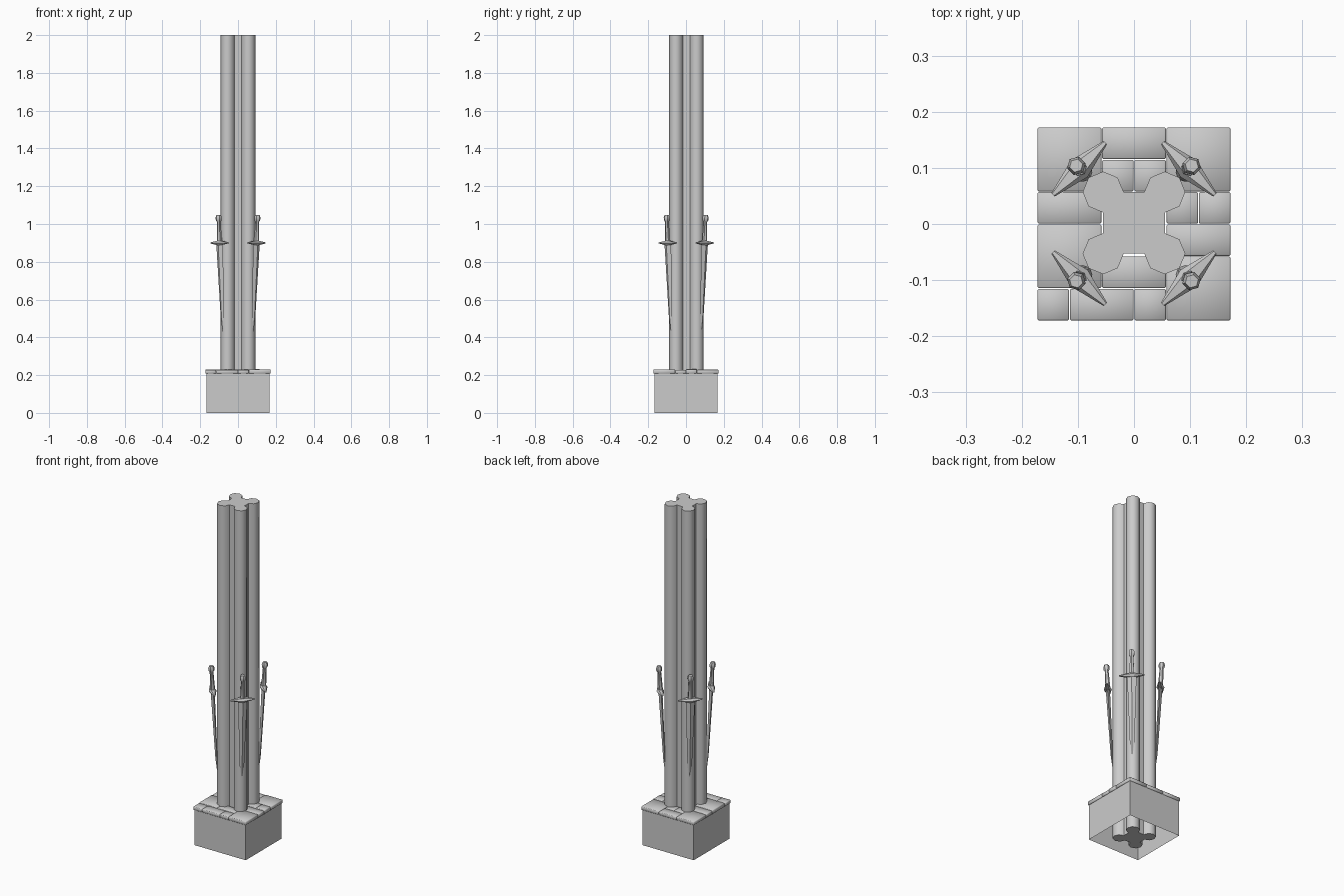
import bpy, bmesh, random
from math import sin, cos, pi, radians
from mathutils import Matrix, Vector

random.seed(4)
cube = bpy.data.objects.get("Cube")
if cube:
    bpy.data.objects.remove(cube)

GREY = (0.6, 0.6, 0.6, 1)
stone = bpy.data.materials.new("grey_stone")
stone.use_nodes = True
stone.diffuse_color = GREY
stone.node_tree.nodes["Principled BSDF"].inputs["Base Color"].default_value = GREY


def finish(name, bm, smooth=None):
    bmesh.ops.recalc_face_normals(bm, faces=bm.faces)
    mesh = bpy.data.meshes.new(name)
    bm.to_mesh(mesh)
    bm.free()
    obj = bpy.data.objects.new(name, mesh)
    bpy.context.collection.objects.link(obj)
    mesh.materials.append(stone)
    if smooth:
        bpy.ops.object.select_all(action="DESELECT")
        obj.select_set(True)
        bpy.context.view_layer.objects.active = obj
        bpy.ops.object.shade_smooth_by_angle(angle=radians(smooth))
    return obj


def loft(bm, rings):
    """Skin matching rings of points and cap both ends."""
    loops = [[bm.verts.new(p) for p in ring] for ring in rings]
    for a, b in zip(loops, loops[1:]):
        for i in range(len(a)):
            j = (i + 1) % len(a)
            bm.faces.new((a[i], a[j], b[j], b[i]))
    bm.faces.new(loops[0][::-1])
    bm.faces.new(loops[-1])


def ngon(sides, rx, ry, z):
    return [(rx * cos(2 * pi * i / sides), ry * sin(2 * pi * i / sides), z)
            for i in range(sides)]


# Clustered column: four octagonal shafts joined by a square core
SHAFT, RADIUS, SHIFT = 0.055, 0.0365, 0.002
outline = []
for quarter in range(4):
    turn = Matrix.Rotation(quarter * pi / 2, 3, "Z")
    for step in range(-2, 5):
        a = step * pi / 4
        outline.append(turn @ Vector((SHAFT + RADIUS * cos(a), SHAFT + RADIUS * sin(a), 0)))
bm = bmesh.new()
loft(bm, [[p + Vector((0, SHIFT, z)) for p in outline] for z in (0, 2)])
finish("clustered_column", bm, 50)

# Plinth: four walls, open above and below
bm = bmesh.new()
bmesh.ops.create_cube(bm, size=1, matrix=Matrix.Translation((0, 0, 0.107))
                      @ Matrix.Diagonal((0.334, 0.334, 0.214, 1)))
bmesh.ops.delete(bm, geom=[f for f in bm.faces if abs(f.normal.z) > 0.5], context="FACES_ONLY")
finish("plinth_walls", bm)

# Paving slabs: left column, back row, width, depth on a six by six grid
CELL = 0.0575
slabs = ["0022", "2021", "4022", "2111", "3111", "0221", "4211", "5211",
         "0322", "4321", "4422", "2421", "0511", "1521", "3511"]
bm = bmesh.new()
for slab in slabs:
    c, r, w, d = map(int, slab)
    top = 0.229 + random.uniform(-0.002, 0.003)
    low = 0.208
    bmesh.ops.create_cube(
        bm, size=1,
        matrix=Matrix.Translation(((c + w / 2 - 3) * CELL, (3 - r - d / 2) * CELL, (top + low) / 2))
        @ Matrix.Diagonal((w * CELL - 0.001, d * CELL - 0.001, top - low, 1)))
bmesh.ops.bevel(bm, geom=bm.edges[:], offset=0.0025, segments=1, affect="EDGES")
finish("paving_slabs", bm, 60)

# Swords: point down, leaning on each shaft (local origin at the guard)
for quarter in range(4):
    place = (Matrix.Translation((0, SHIFT / 2, 0)) @ Matrix.Rotation(pi / 4 + quarter * pi / 2, 4, "Z")
             @ Matrix.Translation((0.138, 0, 0.9)) @ Matrix.Rotation(radians(3), 4, "Y"))
    parts = {}
    # Blade with a diamond section
    blade = bmesh.new()
    loft(blade, [ngon(4, t, w, z) for t, w, z in
                 ((0.001, 0.001, -0.47), (0.006, 0.012, -0.4), (0.011, 0.025, 0))])
    parts["sword_blade"] = blade
    # Guard tapering to both ends
    guard = bmesh.new()
    loft(guard, [[(x * k, y, z * k) for x, z in
                  ((0.021, 0), (0.012, 0.013), (-0.012, 0.013),
                   (-0.021, 0), (-0.012, -0.013), (0.012, -0.013))]
                 for y, k in ((-0.066, 0.2), (0, 1), (0.066, 0.2))])
    parts["sword_guard"] = guard
    # Grip and pommel
    grip = bmesh.new()
    loft(grip, [ngon(6, r, r, z) for r, z in
                ((0.014, 0.005), (0.010, 0.112), (0.016, 0.12),
                 (0.017, 0.135), (0.012, 0.148))])
    parts["sword_grip"] = grip
    for name, bm in parts.items():
        bm.transform(place)
        finish(f"{name}_{quarter + 1}", bm, 40)
